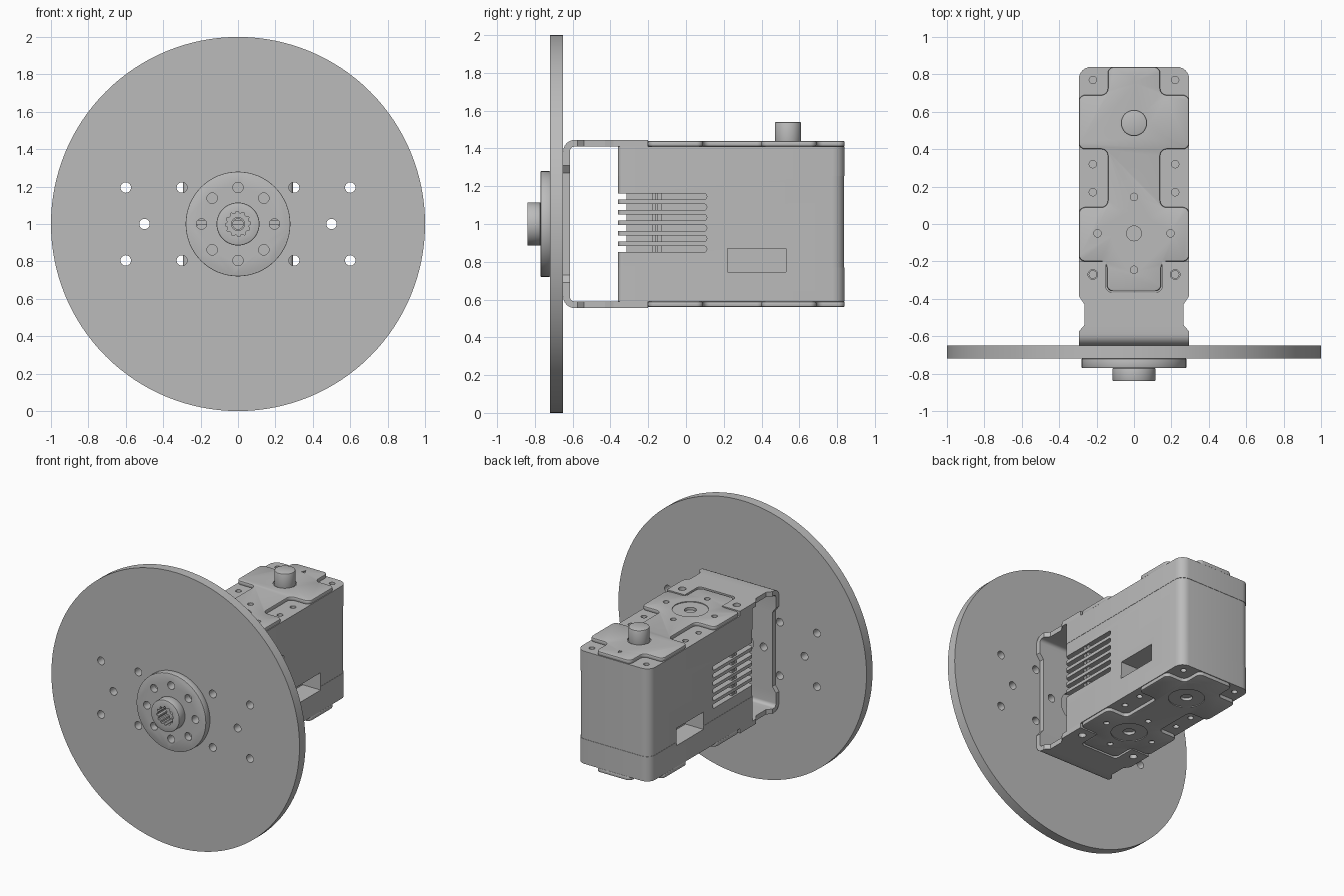
import bpy, bmesh
from math import sin, cos, pi, radians
from mathutils import Vector

if "Cube" in bpy.data.objects:
    bpy.data.objects.remove(bpy.data.objects["Cube"])

grey = bpy.data.materials.new("plain grey")
grey.use_nodes = True
grey.diffuse_color = (0.5, 0.5, 0.5, 1)
grey.node_tree.nodes["Principled BSDF"].inputs["Base Color"].default_value = (0.5, 0.5, 0.5, 1)

MID = 1.0          # height of the shaft axis
HALF_W = 0.295     # half width of servo and bracket
FRONT, BACK = -0.36, 0.84
CASE, COVER, ARM = 0.41, 0.44, 0.445   # half heights about the axis


# ---- helpers ----
def circle(u, v, r, n=24):
    return [(u + r * cos(2 * pi * i / n), v + r * sin(2 * pi * i / n)) for i in range(n)]


def rect(u0, v0, u1, v1):
    return [(u0, v0), (u1, v0), (u1, v1), (u0, v1)]


def fillet(points, radius, steps=6):
    """Round the corners of a loop; radius may be one number or one per corner."""
    out, n = [], len(points)
    radii = radius if isinstance(radius, list) else [radius] * n
    for i, r in enumerate(radii):
        p = Vector(points[i])
        a, b = Vector(points[i - 1]) - p, Vector(points[(i + 1) % n]) - p
        if r == 0:
            out.append(tuple(p))
            continue
        a, b = a.normalized() * r, b.normalized() * r
        for k in range(steps + 1):
            t = k / steps * pi / 2
            q = p + a * (1 - sin(t)) + b * (1 - cos(t))
            out.append(tuple(q))
    return out


def solid(name, prisms):
    """Each prism is (loop, low, high, axis)."""
    bm = bmesh.new()
    place = {"x": lambda u, v, w: (w, u, v),
             "y": lambda u, v, w: (u, w, v),
             "z": lambda u, v, w: (u, v, w)}
    for loop, low, high, axis in prisms:
        lower = [bm.verts.new(place[axis](u, v, low)) for u, v in loop]
        upper = [bm.verts.new(place[axis](u, v, high)) for u, v in loop]
        bm.faces.new(lower)
        bm.faces.new(upper)
        for i in range(len(loop)):
            bm.faces.new((lower[i - 1], lower[i], upper[i], upper[i - 1]))
    bmesh.ops.recalc_face_normals(bm, faces=bm.faces)
    mesh = bpy.data.meshes.new(name)
    bm.to_mesh(mesh)
    bm.free()
    obj = bpy.data.objects.new(name, mesh)
    bpy.context.collection.objects.link(obj)
    mesh.materials.append(grey)
    return obj


def part(name, prisms, cuts=(), bevel=0):
    """A solid with optional edge bevel, then groups of cut-outs."""
    obj = solid(name, prisms)
    bpy.ops.object.select_all(action="DESELECT")
    obj.select_set(True)
    bpy.context.view_layer.objects.active = obj
    if bevel:
        mod = obj.modifiers.new("edge", "BEVEL")
        mod.width, mod.segments, mod.angle_limit = bevel, 2, radians(60)
        bpy.ops.object.modifier_apply(modifier=mod.name)
    for group in cuts:
        cutter = solid("cutter", group)
        cutter.hide_render = True
        mod = obj.modifiers.new("cut", "BOOLEAN")
        mod.operation, mod.solver, mod.object = "DIFFERENCE", "EXACT", cutter
        bpy.ops.object.modifier_apply(modifier=mod.name)
        bpy.data.objects.remove(cutter)
    bpy.ops.object.shade_smooth_by_angle(angle=radians(30))
    return obj


# ---- large disc with bolt holes ----
cross = [(0, 0.195), (0, -0.195), (0.195, 0), (-0.195, 0)]
bolts = cross + [(sx * x, dz) for sx in (1, -1)
                 for x, dz in ((0.6, 0.195), (0.6, -0.195), (0.5, 0), (0.3, 0.195), (0.3, -0.195))]
part("disc", [(circle(0, MID, 1, 128), -0.72, -0.65, "y")],
     [[(circle(x, MID + dz, 0.028), -0.8, -0.6, "y") for x, dz in bolts + [(0, 0)]]])

# ---- horn: flange and hub with a splined bore ----
diagonal = [(sx * 0.138, sz * 0.138) for sx in (1, -1) for sz in (1, -1)]
spline = []
for i in range(48):
    r = 0.068 if i % 4 < 2 else 0.058
    spline.append((r * cos(i * pi / 24), MID + r * sin(i * pi / 24)))
part("horn_flange", [(circle(0, MID, 0.28, 64), -0.77, -0.72, "y")],
     [[(circle(x, MID + dz, 0.028), -0.8, -0.7, "y") for x, dz in cross + diagonal]
      + [(spline, -0.8, -0.74, "y")],
      [(circle(0, MID, 0.035), -0.8, -0.7, "y")]], 0.004)
part("horn_hub", [(circle(0, MID, 0.115, 48), -0.84, -0.77, "y")],
     [[(spline, -0.9, -0.7, "y")]], 0.006)

# ---- U bracket: bent sheet, narrowed at its bends and forked round the cover ----
top, low = MID + ARM, MID - ARM
it, il = MID + CASE, MID - CASE
profile = fillet([(-0.2, top), (-0.65, top), (-0.65, low), (-0.2, low),
                  (-0.2, il), (-0.615, il), (-0.615, it), (-0.2, it)],
                 [0, 0.06, 0.06, 0, 0, 0.025, 0.025, 0])
waists = []
for s in (1, -1):
    waists.append(([(s * 0.4, -0.58), (s * 0.295, -0.575), (s * 0.265, -0.54),
                    (s * 0.265, -0.43), (s * 0.295, -0.385), (s * 0.4, -0.385)], 0.4, 1.6, "z"))
    waists.append(([(s * 0.4, 0.69), (s * 0.295, 0.69), (s * 0.265, 0.73),
                    (s * 0.265, 1.27), (s * 0.295, 1.31), (s * 0.4, 1.31)], -0.7, -0.6, "y"))
fork = fillet(rect(-0.15, -0.365, 0.15, 0), [0.03, 0.03, 0, 0])
screw_x = 0.22
part("bracket", [(profile, -HALF_W, HALF_W, "x")],
     [waists,
      [(fork, 0.4, 1.6, "z")]
      + [(circle(s * screw_x, -0.27, 0.026), 0.4, 1.6, "z") for s in (1, -1)]
      + [(circle(x, MID + dz, 0.028), -0.7, -0.6, "y") for x, dz in cross]
      + [(circle(0, MID, 0.11, 32), -0.7, -0.6, "y")]])

# ---- servo case: three stacked sections sharing the same cut-outs ----
outline = fillet(rect(-HALF_W, FRONT, HALF_W, BACK), [0.025, 0.025, 0.065, 0.065])
inset = [(x * 0.994, y * 0.997) for x, y in outline]
vents_front, vents_side, sockets = [], [], []
for i in range(6):
    z = 1.145 - i * 0.0555
    vents_front.append((rect(-0.4, z - 0.016, 0.4, z + 0.016), -0.5, -0.315, "y"))
    for s in (1, -1):
        slot = fillet(rect(-0.4, z - 0.016, 0.11, z + 0.016), [0, 0.014, 0.014, 0])
        vents_side.append((slot, s * 0.22, s * 0.4, "x"))
for s in (1, -1):
    sockets.append((rect(0.22, 0.745, 0.53, 0.87), s * 0.15, s * 0.4, "x"))
screws = [(circle(s * screw_x, y, 0.02, 16), MID + e * (CASE - 0.03), MID + e * (CASE + 0.03), "z")
          for s in (1, -1) for e in (1, -1) for y in (0.77, 0.32, 0.17, -0.27)]
for name, loop, z0, z1 in (("case_bottom", outline, il, 0.77),
                           ("case_middle", inset, 0.77, 1.255),
                           ("case_top", outline, 1.255, it)):
    groups = [sockets] if z0 < 0.8 else []
    if name == "case_middle":
        groups += [vents_front, vents_side]
    else:
        groups.append(screws)
    part(name, [(loop, z0, z1, "z")], groups)

# raised posts behind the vent slots
for s, side in ((1, "left"), (-1, "right")):
    part("vent_posts_" + side, [(rect(y - 0.01, 0.84, y + 0.01, 1.17),
                                 s * 0.21, s * 0.28, "x") for y in (-0.17, -0.14)])

# ---- top and bottom covers with stepped outline ----
half = [(0.145, FRONT), (0.145, -0.2), (HALF_W, -0.2), (HALF_W, 0.09), (0.14, 0.09),
        (0.14, 0.4), (HALF_W, 0.4), (HALF_W, 0.69), (0.14, 0.69), (0.14, BACK)]
steps = fillet(half + [(-x, y) for x, y in reversed(half)], 0.035)
pivot = -0.05
for name, s in (("top_cover", 1), ("bottom_cover", -1)):
    face, base = MID + s * COVER, MID + s * CASE
    out = face + s * 0.02
    shallow = [(circle(0, pivot, 0.12, 48), face - s * 0.006, out, "z"),
               (circle(0, 0.54, 0.078 if s > 0 else 0.12, 48), face - s * 0.006, out, "z")]
    deep = [(circle(0, pivot, 0.04), face - s * 0.026, out, "z")]
    deep += [(circle(x, pivot + dy, 0.02, 16), face - s * 0.02, out, "z") for x, dy in cross]
    if s > 0:
        deep.append(([(-0.014, 0.75), (0.014, 0.75), (0, 0.785)], face - 0.008, out, "z"))
    else:
        deep.append((circle(0, 0.54, 0.04), face + 0.026, out, "z"))
    part(name, [(steps, min(base, face), max(base, face), "z")], [shallow, deep], 0.008)

# ---- round boss on the top cover ----
part("top_boss", [(circle(0, 0.54, 0.07, 48), MID + CASE, 1.54, "z")], bevel=0.008)
